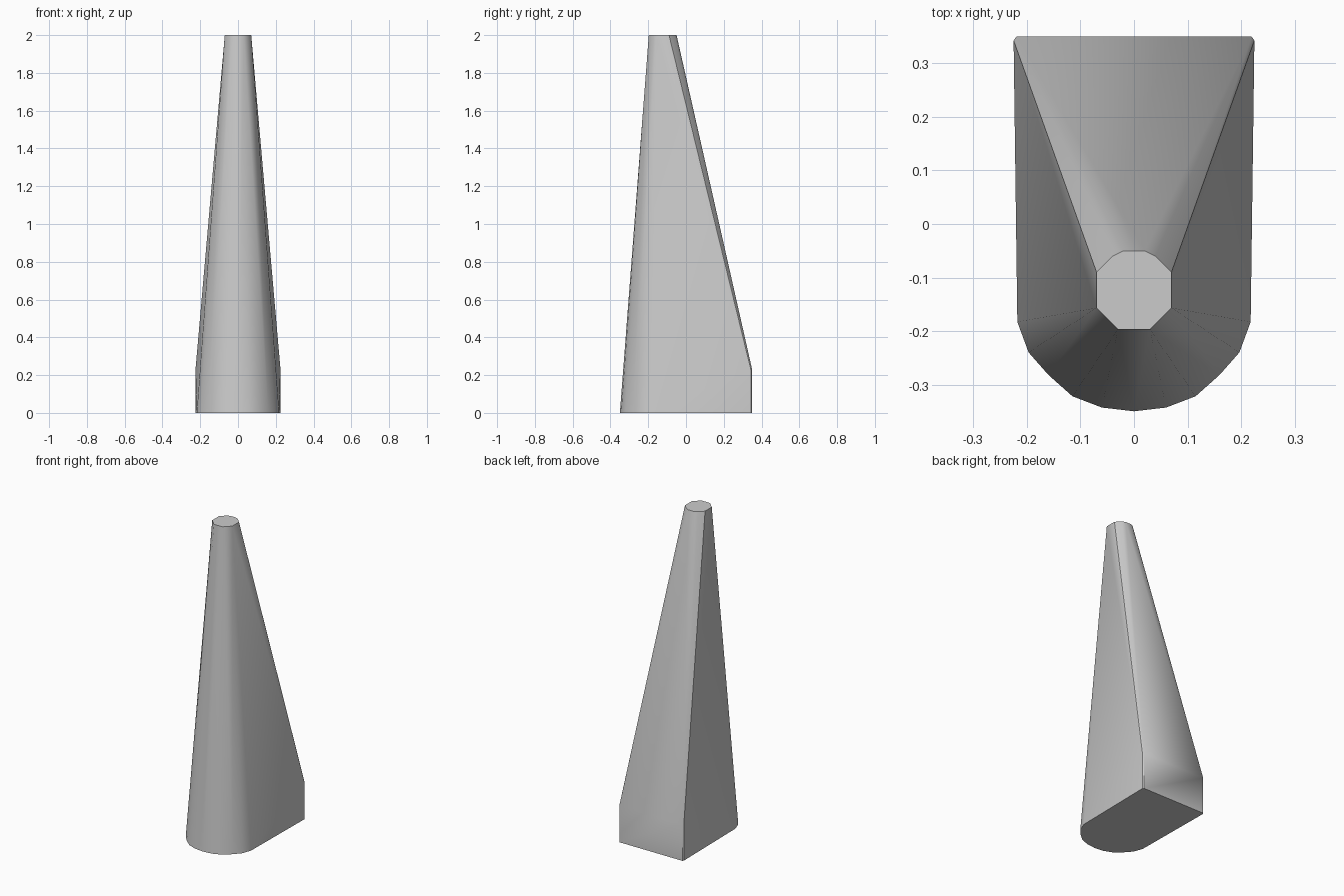
import bpy, bmesh, math

if "Cube" in bpy.data.objects:
    bpy.data.objects.remove(bpy.data.objects["Cube"])


def mirrored(half):
    """Add the x-mirrored twin of every off-centre point."""
    return half + [(-x, y, z) for x, y, z in half if x > 0]


# Narrow faceted tip
tip = [(x, y, 2.0) for x, y in
       [(0.03, -0.197), (0.07, -0.157), (0.07, -0.09), (0.04, -0.06), (0.02, -0.05)]]

# Rounded front of the foot
foot = [(x, y, 0.0) for x, y in
        [(0, -0.35), (0.06, -0.343), (0.115, -0.322), (0.16, -0.282),
         (0.197, -0.24), (0.218, -0.183)]]

# Square back of the foot, with a short upright wall and slim corner chamfer
back = [(x, y, z) for x, y in [(0.225, 0.343), (0.22, 0.35)] for z in (0.0, 0.23)]

# Skin the sections into one tapered body
bm = bmesh.new()
for p in mirrored(tip + foot + back):
    bm.verts.new(p)
bmesh.ops.convex_hull(bm, input=bm.verts)
bmesh.ops.dissolve_limit(bm, angle_limit=math.radians(0.5), verts=bm.verts, edges=bm.edges)
bmesh.ops.recalc_face_normals(bm, faces=bm.faces)
mesh = bpy.data.meshes.new("tapered_body")
bm.to_mesh(mesh)
bm.free()

body = bpy.data.objects.new("tapered_body", mesh)
bpy.context.collection.objects.link(body)
bpy.context.view_layer.objects.active = body
body.select_set(True)
bpy.ops.object.shade_smooth_by_angle(angle=math.radians(30))
